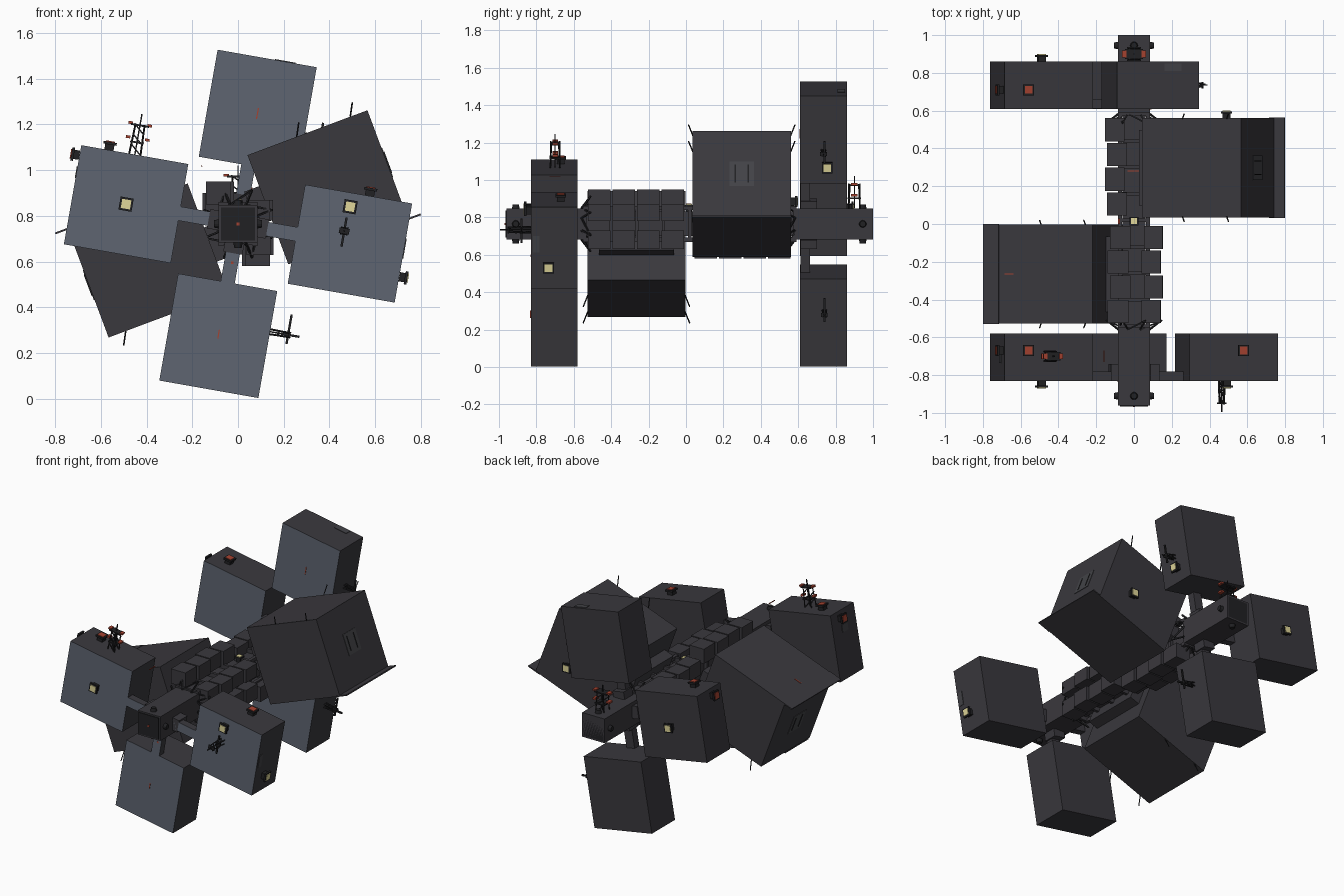
import bpy, bmesh, math
from mathutils import Matrix, Vector

if "Cube" in bpy.data.objects:
    bpy.data.objects.remove(bpy.data.objects["Cube"])


def material(name, rgb):
    m = bpy.data.materials.new(name)
    m.diffuse_color = (*rgb, 1)
    m.use_nodes = True
    m.node_tree.nodes["Principled BSDF"].inputs["Base Color"].default_value = m.diffuse_color
    return m


HULL = material("charcoal hull", (0.042, 0.040, 0.047))
SLATE = material("slate plating", (0.112, 0.130, 0.165))
BLACK = material("black frame", (0.015, 0.015, 0.017))
PANEL = material("panel grey", (0.055, 0.056, 0.063))
YELLOW = material("pale yellow lamp", (0.75, 0.68, 0.32))
RED = material("red lamp", (0.38, 0.055, 0.03))

HUB = Matrix.Translation((0, 0, 0.765))


def tilt(deg, base=HUB):
    return base @ Matrix.Rotation(math.radians(-deg), 4, 'Y')


def boxes(name, mats, frame, items, front=False):
    """One object made of (centre, size[, material slot]) boxes."""
    bm = bmesh.new()
    for it in items:
        c, s = it[0], it[1]
        r = bmesh.ops.create_cube(bm, size=1, matrix=Matrix.Translation(c) @ Matrix.Diagonal((*s, 1)))
        for f in {f for v in r["verts"] for f in v.link_faces}:
            f.material_index = it[2] if len(it) > 2 else 0
            if front and f.normal.y < -0.9:
                f.material_index = 1
    bm.normal_update()
    if front:
        for f in bm.faces:
            f.material_index = 1 if f.normal.y < -0.9 else 0
    bm.transform(frame)
    return finish(name, mats, bm)


def finish(name, mats, bm):
    me = bpy.data.meshes.new(name)
    bm.to_mesh(me)
    bm.free()
    for m in mats:
        me.materials.append(m)
    ob = bpy.data.objects.new(name, me)
    bpy.context.collection.objects.link(ob)
    return ob


def rods(name, mat, frame, segs, r=0.004):
    """Thin square rods between pairs of points."""
    bm = bmesh.new()
    for a, b in segs:
        a, b = Vector(a), Vector(b)
        d = b - a
        m = Matrix.Translation((a + b) / 2) @ d.to_track_quat('Z', 'Y').to_matrix().to_4x4()
        bmesh.ops.create_cube(bm, size=1, matrix=m @ Matrix.Diagonal((2 * r, 2 * r, d.length, 1)))
    bm.transform(frame)
    return finish(name, [mat], bm)


def facing(frame, pos, direction):
    return frame @ Matrix.Translation(pos) @ Vector(direction).to_track_quat('Z', 'Y').to_matrix().to_4x4()


def lamp(frame, pos, direction, mat, size=0.058):
    h = 0.035
    boxes("lamp", [BLACK, mat], facing(frame, pos, direction),
          [((0, 0, h / 2), (size * 0.7, size * 0.7, h)),
           ((0, 0, h - 0.005), (size, size, 0.012)),
           ((0, 0, h + 0.002), (size * 0.7, size * 0.7, 0.006), 1)])


def mast(frame, pos, direction, h, w, red=False):
    """Lattice aerial: four legs, platforms and a whip."""
    f = facing(frame, pos, direction)
    k = w / 2
    segs = [((x, y, 0), (x * 0.8, y * 0.8, h * 0.75)) for x in (-k, k) for y in (-k, k)]
    segs += [((0, 0, 0), (0, 0, h))]
    segs += [((-k, s * k, h * a), (k, s * k, h * (a + 0.25))) for s in (-1, 1) for a in (0, 0.25, 0.5)]
    rods("aerial_lattice", BLACK, f, segs, 0.003)
    boxes("aerial_platforms", [BLACK, RED], f,
          [((0, 0, h * 0.3), (w * 1.2, w * 1.2, 0.008)), ((0, 0, h * 0.72), (w * 1.6, w * 0.9, 0.008))]
          + ([((s * w * 0.85, 0, h * z), (w * 0.4, w * 0.6, 0.012), 1)
              for s in (-1, 1) for z in (0.4, 0.75)] if red else []))


# outer pods around the two end hubs
T = tilt(-10)
FY, BY = -0.705, 0.735
for label, cy, ay, dirs in (("front", FY, -0.805, ((-1, 0), (1, 0), (0, -1))),
                            ("rear", BY, 0.637, ((-1, 0), (0, 1), (0, -1)))):
    for u, v in dirs:
        size = (0.475, 0.25, 0.44) if u else (0.44, 0.25, 0.475)
        boxes(label + "_pod", [HULL, SLATE], T, [((u * 0.497, cy, v * 0.497), size)], True)
        arm = (0.24, 0.05, 0.062) if u else (0.062, 0.05, 0.24)
        boxes(label + "_arm", [HULL, SLATE], T, [((u * 0.17, ay, v * 0.17), arm)], True)
        collar = (0.05, 0.09, 0.085) if u else (0.085, 0.09, 0.05)
        boxes(label + "_arm_collar", [HULL], T, [((u * 0.105, cy + (ay - cy) * 0.8, v * 0.105), collar)])

# pod lamps
for y in (FY + 0.035, BY - 0.025):
    lamp(T, (-0.612, y, 0.22), (0, 0, 1), RED)
    lamp(T, (-0.735, y, 0.175), (-1, 0, 0), RED)
lamp(T, (0.545, FY + 0.035, 0.22), (0, 0, 1), RED)
lamp(T, (-0.497, -0.83, 0), (0, -1, 0), YELLOW)
lamp(T, (0.47, -0.83, 0.159), (0, -1, 0), YELLOW)
lamp(T, (-0.497, 0.86, 0), (0, 1, 0), YELLOW)
lamp(T, (0.735, -0.735, -0.105), (1, 0, 0), YELLOW)
lamp(T, (0.22, 0.755, 0.349), (1, 0, 0), YELLOW)

# thin red marks and small hatches on the pods
boxes("pod_marks", [RED], T, [((0, -0.831, -0.49), (0.005, 0.004, 0.04)), ((0, 0.609, 0.49), (0.005, 0.004, 0.05)),
                              ((-0.2, -0.7, 0.221), (0.005, 0.06, 0.004))])
boxes("pod_hatches", [PANEL], T, [((0.08, 0.83, 0.735), (0.09, 0.04, 0.006)),
                                  ((-0.735, FY, 0.1), (0.006, 0.06, 0.05)),
                                  ((0.735, -0.8, 0.02), (0.006, 0.035, 0.09))])

# aerials
mast(T, (-0.497, -0.70, 0.22), (0, 0, 1), 0.18, 0.05, True)
mast(T, (0.463, -0.83, 0.05), (0, -1, 0), 0.165, 0.028)
mast(T, (0.22, 0.74, -0.44), (1, 0, 0), 0.12, 0.022)
mast(T, (0.22, 0.735, 0.43), (1, 0, 0), 0.10, 0.022)
rods("aerial_branches", BLACK, T, [((0.30, 0.74, -0.48), (0.30, 0.74, -0.35)),
                                   ((0.27, 0.74, -0.44), (0.35, 0.74, -0.44)),
                                   ((0.29, 0.74, 0.38), (0.29, 0.74, 0.50)),
                                   ((0.463, -0.88, -0.02), (0.463, -0.88, 0.11))], 0.005)
mast(HUB, (0, 0.90, 0.085), (0, 0, 1), 0.17, 0.06, True)

# two large holds, the second turned half way round the spine
for label, cx, dz, cy, turn in (("right", 0.393, 0.16, 0.298, 0), ("left", -0.393, -0.16, -0.265, 180)):
    F = tilt(20.5 + turn, HUB @ Matrix.Translation((cx, cy, dz)))
    boxes(label + "_hold", [HULL], F, [((0, 0, 0), (0.56, 0.525, 0.51))])
    boxes(label + "_hold_fin", [HULL], F, [((0.294, 0, -0.253), (0.09, 0.53, 0.008))])
    boxes(label + "_hold_door", [PANEL, BLACK], F,
          [((0.28, 0, 0.01), (0.006, 0.13, 0.14)), ((0.282, -0.035, 0.01), (0.008, 0.006, 0.10), 1),
           ((0.282, 0.035, 0.01), (0.008, 0.006, 0.10), 1)])
    boxes(label + "_hold_mount", [HULL], F, [((-0.30, 0, 0.03), (0.10, 0.40, 0.16))])
    rods(label + "_hold_whips", BLACK, F, [((x, s * 0.26, 0.255), (x + 0.03, s * 0.285, 0.31))
                                          for x in (-0.05, 0.2) for s in (-1, 1)], 0.0025)
lamp(HUB, (0.49, 0.56, 0.12), (0, 1, 0), YELLOW)
boxes("hold_mark", [RED], tilt(20.5, HUB @ Matrix.Translation((-0.393, -0.265, -0.16))),
      [((-0.19, 0, 0.256), (0.05, 0.006, 0.004))])

# spine: end blocks, core, corner rails, ring frames
boxes("spine_end_blocks", [HULL], HUB, [((0, -0.75, 0), (0.17, 0.42, 0.165)), ((0, 0.79, 0), (0.17, 0.42, 0.165))])
boxes("spine_core", [HULL], HUB, [((0, 0.02, 0), (0.12, 1.2, 0.13))])
boxes("spine_rails", [HULL], HUB, [((x, 0.02, z), (0.022, 1.14, 0.022)) for x in (-0.075, 0.075) for z in (-0.085, 0.085)])
boxes("spine_frames", [HULL], HUB, [((0, -0.54 + 0.14 * i, 0), (0.165, 0.018, 0.185)) for i in range(9)])
boxes("end_caps", [BLACK, RED], HUB, [((0, s * 0.98 + 0.02 - (s > 0) * 0.005, 0), (0.15, 0.01, 0.145)) for s in (-1, 1)]
      + [((0, -0.967, 0), (0.012, 0.006, 0.012), 1)])

# round bosses on the end blocks
for y in (-0.91, 0.945):
    for d in ((1, 0, 0), (-1, 0, 0), (0, 0, 1), (0, 0, -1)):
        bm = bmesh.new()
        bmesh.ops.create_cone(bm, cap_ends=True, segments=12, radius1=0.022, radius2=0.016, depth=0.03)
        bm.transform(facing(HUB, Vector(d) * 0.09 + Vector((0, y, 0)), d))
        finish("end_boss", [BLACK], bm)

# cargo lockers, staggered along both sides of the spine
for label, y0, turn in (("front", -0.53, 0), ("rear", 0.04, 180)):
    F = tilt(turn)
    items = []
    for i in range(4):
        y = y0 + 0.066 + 0.131 * i
        o = 0.012 if i % 2 else 0
        items += [((0.09 + o, y, -0.085), (0.105, 0.122, 0.10)), ((0.09 + o, y, 0.06), (0.10, 0.122, 0.09)),
                  ((-0.085 + o, y, 0.135), (0.11, 0.122, 0.10))]
    boxes(label + "_lockers", [HULL], F, items)

# bracing struts flaring from the hubs
for y, s in ((-0.56, 1), (0.585, -1)):
    segs = []
    for k in range(8):
        a = math.radians(22.5 + 45 * k)
        segs.append(((0.08 * math.cos(a), y, 0.08 * math.sin(a)), (0.16 * math.cos(a), y + s * 0.05, 0.16 * math.sin(a))))
        b = math.radians(67.5 + 45 * k)
        segs.append((segs[-1][1], (0.09 * math.cos(b), y, 0.09 * math.sin(b))))
    rods("hub_struts", BLACK, HUB, segs)

# deck details on the spine
lamp(HUB, (0, 0.015, 0.066), (0, 0, 1), YELLOW, 0.045)
boxes("deck_marks", [RED], HUB, [((0, 0.28, 0.067), (0.07, 0.006, 0.006)), ((-0.08, 0.015, 0.1), (0.012, 0.03, 0.02)),
                                 ((-0.025, -0.805, -0.17), (0.012, 0.052, 0.012))])
